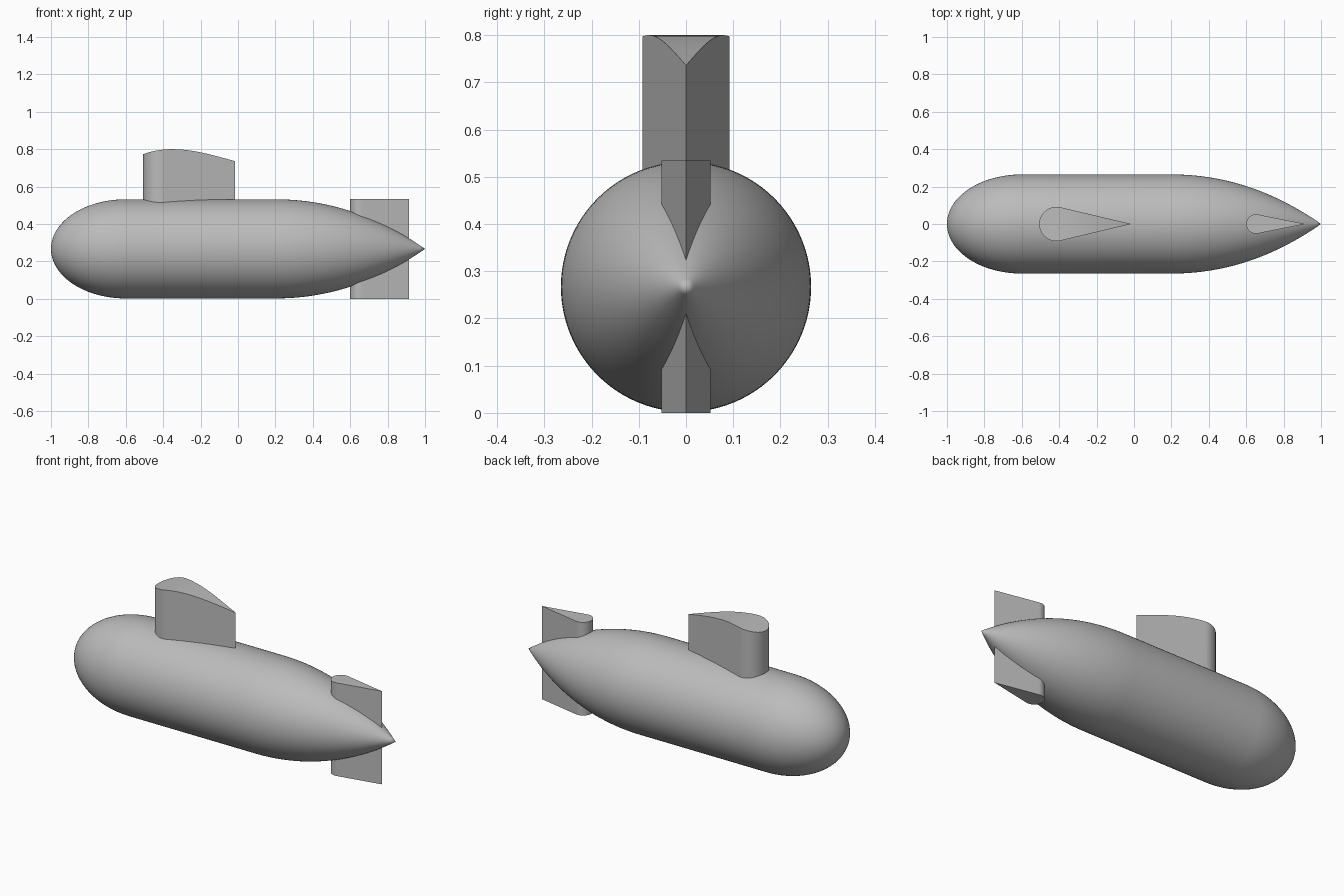
import bpy
import bmesh
from math import sin, cos, acos, pi, tan, radians
from mathutils import Matrix, Vector

cube = bpy.data.objects.get("Cube")
if cube:
    bpy.data.objects.remove(cube, do_unlink=True)

HULL_R = 0.265
AXIS_Z = 0.267

# Single matte grey
grey = bpy.data.materials.new("plain_grey")
grey.use_nodes = True
grey.diffuse_color = (0.5, 0.5, 0.5, 1)
grey.node_tree.nodes["Principled BSDF"].inputs["Base Color"].default_value = (0.5, 0.5, 0.5, 1)


def finish(bm, name):
    """Turn a bmesh into a smooth-shaded object with sharp edges kept."""
    bmesh.ops.remove_doubles(bm, verts=bm.verts, dist=1e-5)
    bmesh.ops.recalc_face_normals(bm, faces=bm.faces)
    mesh = bpy.data.meshes.new(name)
    bm.to_mesh(mesh)
    bm.free()
    mesh.materials.append(grey)
    obj = bpy.data.objects.new(name, mesh)
    bpy.context.collection.objects.link(obj)
    bpy.ops.object.select_all(action='DESELECT')
    obj.select_set(True)
    bpy.context.view_layer.objects.active = obj
    bpy.ops.object.shade_smooth_by_angle(angle=radians(30))
    return obj


def hull_profile():
    """Elliptical nose, straight middle and cubic tapering tail."""
    nose, mid_end, tail = 0.4, 0.2, 0.8
    points = []
    for i in range(25):
        a = pi / 2 * i / 24
        points.append((-1 + nose * (1 - cos(a)), HULL_R * sin(a)))
    slope = tan(radians(35))
    k2 = 3 * HULL_R / tail ** 2 - slope / tail
    k3 = 2 * HULL_R / tail ** 3 - slope / tail ** 2
    for i in range(33):
        d = tail * i / 32
        points.append((mid_end + d, max(0, HULL_R - k2 * d ** 2 + k3 * d ** 3)))
    return points


def build_hull():
    bm = bmesh.new()
    verts = [bm.verts.new((x, 0, AXIS_Z + r)) for x, r in hull_profile()]
    edges = [bm.edges.new(pair) for pair in zip(verts, verts[1:])]
    bmesh.ops.spin(bm, geom=verts + edges, cent=(0, 0, AXIS_Z), axis=(1, 0, 0),
                   angle=2 * pi, steps=96, use_merge=True)
    return finish(bm, "hull")


def build_teardrop(name, centre, radius, tip, bottom, top):
    """Vertical teardrop column: round leading edge, straight sides to a sharp tip."""
    tangent = acos(radius / (tip - centre))
    side = []
    for i in range(21):
        a = pi + (tangent - pi) * i / 20
        side.append((centre + radius * cos(a), radius * sin(a)))
    x0, y0 = side[-1]
    for i in range(1, 17):
        side.append((x0 + (tip - x0) * i / 16, y0 * (1 - i / 16)))
    bm = bmesh.new()

    def add(*corners):
        # Skip corners that coincide at the nose and the tip
        unique = []
        for c in map(Vector, corners):
            if all((c - u).length > 1e-6 for u in unique):
                unique.append(c)
        bm.faces.new([bm.verts.new(c) for c in unique])

    for (xa, ya), (xb, yb) in zip(side, side[1:]):
        ta, tb = top(xa), top(xb)
        for s in (1, -1):
            add((xa, s * ya, bottom), (xb, s * yb, bottom), (xb, s * yb, tb), (xa, s * ya, ta))
        add((xa, ya, ta), (xb, yb, tb), (xb, -yb, tb), (xa, -ya, ta))
        add((xa, ya, bottom), (xb, yb, bottom), (xb, -yb, bottom), (xa, -ya, bottom))
    return finish(bm, name)


def sail_top(x):
    """Arched roof, highest ahead of the middle."""
    u = x + 0.35
    return 0.8 - 0.917 * u ** 2 + 1.034 * u ** 3


build_hull()
build_teardrop("sail", -0.415, 0.092, -0.015, 0.4, sail_top)
build_teardrop("tail_fin", 0.652, 0.052, 0.914, 0, lambda x: 2 * AXIS_Z)
